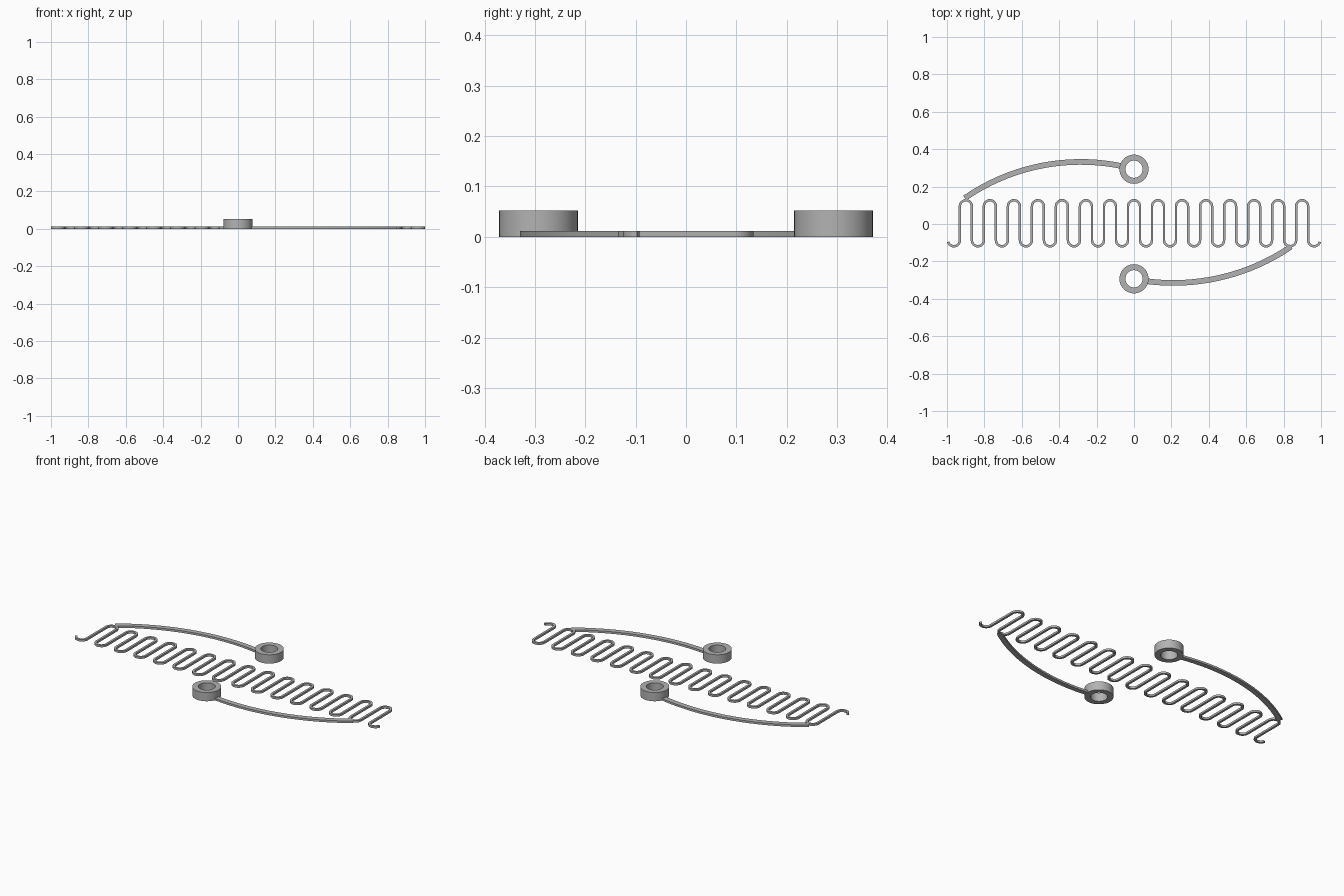
import bpy, bmesh, math
from mathutils import Vector

cube = bpy.data.objects.get("Cube")
if cube:
    bpy.data.objects.remove(cube, do_unlink=True)

grey = bpy.data.materials.new("metal grey")
grey.use_nodes = True
COLOR = (0.45, 0.45, 0.45, 1)
grey.diffuse_color = COLOR
grey.node_tree.nodes["Principled BSDF"].inputs["Base Color"].default_value = COLOR

THICK = 0.012


def finish(bm, name):
    bmesh.ops.recalc_face_normals(bm, faces=bm.faces)
    mesh = bpy.data.meshes.new(name)
    bm.to_mesh(mesh)
    bm.free()
    mesh.materials.append(grey)
    obj = bpy.data.objects.new(name, mesh)
    bpy.context.collection.objects.link(obj)
    bpy.ops.object.select_all(action="DESELECT")
    obj.select_set(True)
    bpy.context.view_layer.objects.active = obj
    bpy.ops.object.shade_smooth_by_angle(angle=math.radians(35))
    return obj


def ribbon(name, points, width):
    """Sweep a flat rectangular section along a path on the ground."""
    bm = bmesh.new()
    pts = [Vector((x, y, 0)) for x, y in points]
    rows = []
    for i, p in enumerate(pts):
        along = (pts[min(i + 1, len(pts) - 1)] - pts[max(i - 1, 0)]).normalized()
        side = Vector((-along.y, along.x, 0)) * width / 2
        up = Vector((0, 0, THICK))
        rows.append([bm.verts.new(v) for v in (p - side, p + side, p + side + up, p - side + up)])
    for a, b in zip(rows, rows[1:]):
        for k in range(4):
            n = (k + 1) % 4
            bm.faces.new((a[k], a[n], b[n], b[k]))
    bm.faces.new(rows[0])
    bm.faces.new(rows[-1])
    return finish(bm, name)


def ring(name, y, outer=0.078, inner=0.046, height=0.052, sides=48):
    bm = bmesh.new()
    profile = [(outer, 0), (outer, height), (inner, height), (inner, 0)]
    cols = []
    for i in range(sides):
        a = math.tau * i / sides
        cols.append([bm.verts.new((r * math.cos(a), y + r * math.sin(a), z)) for r, z in profile])
    for i in range(sides):
        a, b = cols[i], cols[(i + 1) % sides]
        for k in range(4):
            n = (k + 1) % 4
            bm.faces.new((a[k], b[k], b[n], a[n]))
    return finish(bm, name)


def arm(name, apex, radius, x_start, x_end, sign, steps=18):
    """Circular arc whose furthest point from the coil is the apex."""
    pts = []
    for i in range(steps + 1):
        x = x_start + (x_end - x_start) * i / steps
        drop = radius - math.sqrt(radius ** 2 - (x - apex[0]) ** 2)
        pts.append((x, apex[1] - sign * drop))
    return ribbon(name, pts, 0.03)


# Serpentine wire: alternating half circles joined by straight legs
PITCH, R = 0.1284, 0.0321
TOP, BOTTOM = 0.095, -0.087
BENDS, ARC = 31, 12
path = []
for b in range(BENDS):
    cx = (b - BENDS // 2) * PITCH / 2
    peak = b % 2 == 1
    for s in range(ARC + 1):
        if (b == 0 and s < 1) or (b == BENDS - 1 and s > ARC - 1):
            continue
        a = math.pi * (1 - s / ARC)
        dy = R * math.sin(a)
        path.append((cx + R * math.cos(a), TOP + dy if peak else BOTTOM - dy))
ribbon("serpentine_wire", path, 0.013)

# Curved connecting arms
arm("back_arm", (-0.285, 0.332), 1.09, -0.058, -0.905, 1)
arm("front_arm", (0.21, -0.315), 1.12, 0.058, 0.84, -1)

# Terminal rings
ring("back_ring", 0.293)
ring("front_ring", -0.293)
